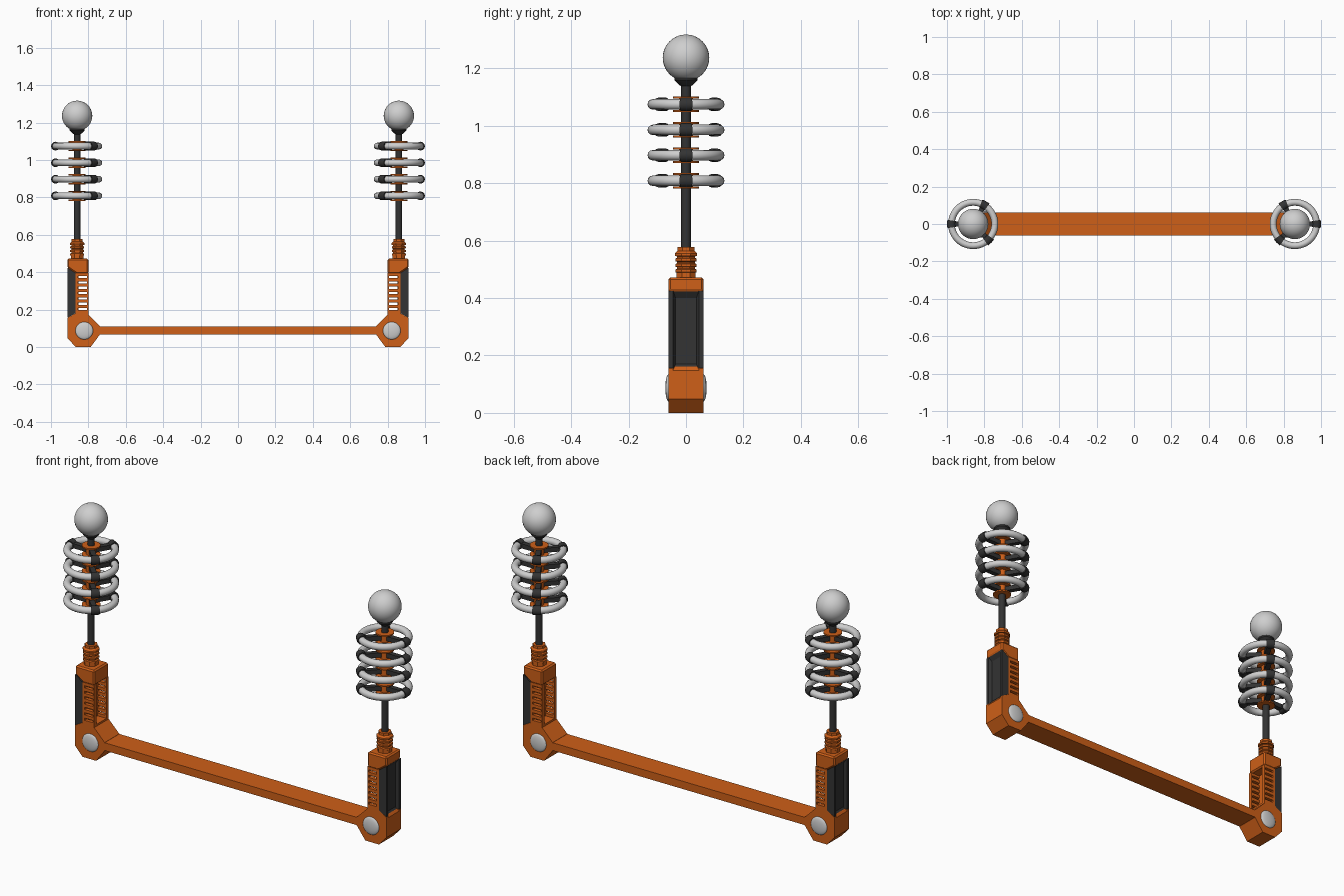
import bpy, bmesh, math
from mathutils import Vector, Matrix

if "Cube" in bpy.data.objects:
    bpy.data.objects.remove(bpy.data.objects["Cube"])


def material(name, rgb):
    m = bpy.data.materials.new(name)
    m.diffuse_color = (*rgb, 1)
    m.use_nodes = True
    m.node_tree.nodes["Principled BSDF"].inputs["Base Color"].default_value = m.diffuse_color
    return m


ORANGE = material("orange", (0.62, 0.115, 0.009))
DARK = material("charcoal", (0.033, 0.033, 0.033))
GREY = material("pale grey", (0.62, 0.62, 0.62))
TX = 0.86                      # tower axis
RINGS = [0.808, 0.897, 0.985, 1.074]


def finish(name, bm, mat, smooth=False, mirror=True, cutter=None, bevel=0):
    bmesh.ops.recalc_face_normals(bm, faces=bm.faces)
    me = bpy.data.meshes.new(name)
    bm.to_mesh(me)
    bm.free()
    ob = bpy.data.objects.new(name, me)
    bpy.context.collection.objects.link(ob)
    if mat:
        me.materials.append(mat)
    if smooth:
        bpy.ops.object.select_all(action='DESELECT')
        ob.select_set(True)
        bpy.context.view_layer.objects.active = ob
        bpy.ops.object.shade_smooth_by_angle(angle=math.radians(35))
    if bevel:
        b = ob.modifiers.new("bevel", 'BEVEL')
        b.width, b.segments = bevel, 1
    if cutter:
        c = ob.modifiers.new("recess", 'BOOLEAN')
        c.operation, c.object, c.solver = 'DIFFERENCE', cutter, 'EXACT'
    if mirror:
        m = ob.modifiers.new("mirror", 'MIRROR')
        m.use_mirror_merge = False
    return ob


def box(bm, x0, x1, y0, y1, z0, z1):
    mat = (Matrix.Translation(((x0 + x1) / 2, (y0 + y1) / 2, (z0 + z1) / 2))
           @ Matrix.Diagonal((x1 - x0, y1 - y0, z1 - z0, 1)))
    bmesh.ops.create_cube(bm, size=1, matrix=mat)


def prism(bm, outline, half):
    """Extrude an x-z outline along y."""
    f = bm.faces.new([bm.verts.new((x, -half, z)) for x, z in outline])
    r = bmesh.ops.extrude_face_region(bm, geom=[f])
    vs = [v for v in r["geom"] if isinstance(v, bmesh.types.BMVert)]
    bmesh.ops.translate(bm, verts=vs, vec=(0, 2 * half, 0))


def lathe(bm, profile, segs, loop=False, start=0.0, sweep=2 * math.pi, mat=None):
    """Revolve (radius, height) points about z; partial sweeps get end caps."""
    mat = mat or Matrix.Translation((TX, 0, 0))
    full = sweep > 6.28
    rows = []
    for i in range(segs if full else segs + 1):
        a = start + sweep * i / segs
        rows.append([bm.verts.new(mat @ Vector((r * math.cos(a), r * math.sin(a), h)))
                     for r, h in profile])
    n = len(profile)
    for i in range(segs):
        p, q = rows[i], rows[(i + 1) % len(rows)]
        for j in range(n if loop else n - 1):
            k = (j + 1) % n
            bm.faces.new((p[j], q[j], q[k], p[k]))
    if not full:
        bm.faces.new(rows[0])
        bm.faces.new(rows[-1])
    elif not loop:
        bm.faces.new([r[0] for r in rows])
        bm.faces.new([r[-1] for r in rows])


def circle(R, r, z, n):
    return [(R + r * math.cos(2 * math.pi * i / n), z + r * math.sin(2 * math.pi * i / n))
            for i in range(n)]


# tapered cutter for the recess on the outer side of each grip
bm = bmesh.new()
for x, y, z0, z1 in ((0.896, 0.036, 0.17, 0.40), (0.920, 0.05, 0.137, 0.44)):
    for sy in (-y, y):
        bm.verts.new((x, sy, z0))
        bm.verts.new((x, sy, z1))
bmesh.ops.convex_hull(bm, input=bm.verts)
cutter = finish("recess_cutter", bm, None, mirror=False)
cutter.hide_render = True

# long cross bar
bm = bmesh.new()
box(bm, -0.75, 0.75, -0.061, 0.061, 0.068, 0.109)
finish("cross_bar", bm, ORANGE, mirror=False)

# faceted corner hubs
bm = bmesh.new()
prism(bm, [(0.738, 0.067), (0.788, 0), (0.868, 0), (0.912, 0.048), (0.912, 0.155),
           (0.865, 0.182), (0.80, 0.182), (0.80, 0.172), (0.738, 0.11)], 0.061)
finish("corner_hub", bm, ORANGE, cutter=cutter)

# handle top blocks
bm = bmesh.new()
prism(bm, [(0.80, 0.392), (0.865, 0.392), (0.912, 0.425), (0.912, 0.472), (0.80, 0.472)], 0.061)
finish("handle_top", bm, ORANGE, cutter=cutter, bevel=0.007)

# slotted side walls around an open inner channel
bm = bmesh.new()
box(bm, 0.852, 0.868, -0.045, 0.045, 0.18, 0.395)
for s in (-1, 1):
    y0, y1 = sorted((s * 0.042, s * 0.061))
    box(bm, 0.80, 0.807, y0, y1, 0.18, 0.395)
    box(bm, 0.855, 0.868, y0, y1, 0.18, 0.395)
    for i in range(8):
        z = 0.182 + i * 0.0285
        box(bm, 0.806, 0.856, y0, y1, z - 0.002, z + 0.0145)
finish("slotted_wall", bm, ORANGE)

# dark outer grips
bm = bmesh.new()
prism(bm, [(0.866, 0.182), (0.911, 0.156), (0.911, 0.424), (0.866, 0.393)], 0.0605)
finish("grip_pad", bm, DARK, cutter=cutter)

# domed pivot caps, front and back
bm = bmesh.new()
for s in (-1, 1):
    turn = Matrix.Translation((0.822, 0, 0.087)) @ Matrix.Rotation(-s * math.pi / 2, 4, 'X')
    dome = [(0.047, 0.055), (0.047, 0.061)]
    dome += [(0.047 * math.cos(t * math.pi / 12), 0.061 + 0.011 * math.sin(t * math.pi / 12))
             for t in range(1, 6)] + [(0.002, 0.072)]
    lathe(bm, dome, 32, mat=turn)
finish("pivot_cap", bm, GREY, smooth=True)

# ribbed octagonal sockets holding the rods
bm = bmesh.new()
prof = [(0.036, 0.465), (0.036, 0.488)]
for z in (0.490, 0.509, 0.528):
    prof += [(0.040, z), (0.040, z + 0.009), (0.033, z + 0.012), (0.033, z + 0.017)]
prof += [(0.042, 0.546), (0.042, 0.555), (0.032, 0.564), (0.032, 0.577)]
lathe(bm, prof, 8, start=math.pi / 8)
finish("rod_socket", bm, ORANGE)

# rods with flared cups
bm = bmesh.new()
lathe(bm, [(0.017, 0.56), (0.017, 1.137), (0.024, 1.142), (0.04, 1.158), (0.04, 1.168)], 20)
finish("rod", bm, DARK, smooth=True)

# end balls
bm = bmesh.new()
bmesh.ops.create_uvsphere(bm, u_segments=32, v_segments=20, radius=0.081,
                          matrix=Matrix.Translation((TX, 0, 1.236)))
finish("end_ball", bm, GREY, smooth=True)

# spools, rings, clamps and spokes at every level
spool, ring, clamp = bmesh.new(), bmesh.new(), bmesh.new()
for z in RINGS:
    lathe(spool, [(0.045, z - 0.027), (0.045, z - 0.020), (0.024, z - 0.020),
                  (0.024, z + 0.020), (0.045, z + 0.020), (0.045, z + 0.027),
                  (0.016, z + 0.027), (0.016, z - 0.027)], 24, loop=True)
    lathe(ring, circle(0.116, 0.018, z, 12), 48, loop=True)
    for deg in (0, 120, 226):
        a = math.radians(deg)
        lathe(clamp, circle(0.116, 0.0235, z, 12), 4, loop=True, start=a - 0.16, sweep=0.32)
        spoke = (Matrix.Translation((TX, 0, z)) @ Matrix.Rotation(a, 4, 'Z')
                 @ Matrix.Translation((0.065, 0, 0)) @ Matrix.Diagonal((0.09, 0.026, 0.024, 1)))
        bmesh.ops.create_cube(clamp, size=1, matrix=spoke)
finish("ring_spool", spool, ORANGE, smooth=True)
finish("ring", ring, GREY, smooth=True)
finish("ring_clamp", clamp, DARK, smooth=True)
